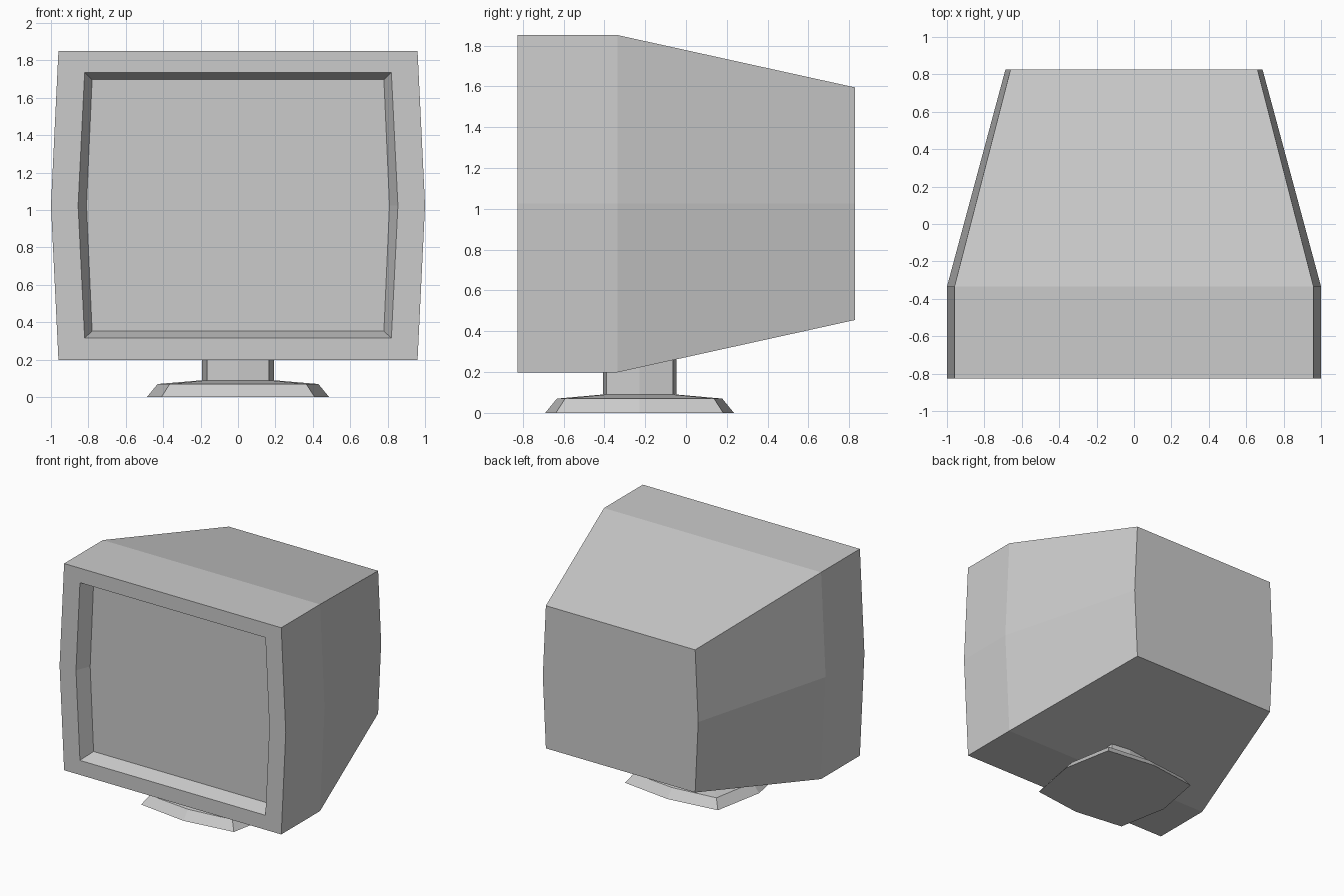
import bpy, bmesh

if "Cube" in bpy.data.objects:
    bpy.data.objects.remove(bpy.data.objects["Cube"])

def loft(name, rings, cap_start=True, cap_end=True):
    """Skin a list of equal-sized point rings into one object."""
    bm = bmesh.new()
    loops = [[bm.verts.new(p) for p in ring] for ring in rings]
    for a, b in zip(loops, loops[1:]):
        n = len(a)
        for i in range(n):
            j = (i + 1) % n
            bm.faces.new((a[i], a[j], b[j], b[i]))
    if cap_start:
        bm.faces.new(loops[0][::-1])
    if cap_end:
        bm.faces.new(loops[-1])
    me = bpy.data.meshes.new(name)
    bm.to_mesh(me)
    bm.free()
    ob = bpy.data.objects.new(name, me)
    bpy.context.collection.objects.link(ob)
    return ob

MID_Z = 1.025
STAND_Y = -0.2275

def bulged_hex(y, corner, mid, half_h):
    """Rectangle whose sides bow out at mid height, facing along y."""
    lo, hi = MID_Z - half_h, MID_Z + half_h
    return [(-corner, y, lo), (-mid, y, MID_Z), (-corner, y, hi),
            (corner, y, hi), (mid, y, MID_Z), (corner, y, lo)]

def bulged_octagon(z, cx, mx, cy, my):
    """Rectangle with all four sides bowed out, lying flat at height z."""
    pts = [(cx, -cy), (mx, 0), (cx, cy), (0, my),
           (-cx, cy), (-mx, 0), (-cx, -cy), (0, -my)]
    return [(x, y + STAND_Y, z) for x, y in pts]

# casing: recess lip, bezel, straight front section, tapered back
screen_ring = bulged_hex(-0.71, 0.78, 0.81, 0.672)
loft("monitor_casing", [
    screen_ring,
    bulged_hex(-0.825, 0.82, 0.855, 0.71),
    bulged_hex(-0.825, 0.96, 1.0, 0.826),
    bulged_hex(-0.335, 0.96, 1.0, 0.826),
    bulged_hex(0.827, 0.66, 0.687, 0.57),
], cap_start=False)

# screen: flat pane at the bottom of the recess
loft("screen", [screen_ring], cap_end=False)

# stand: sloped foot and neck running up into the casing
loft("stand", [
    bulged_octagon(0.0, 0.41, 0.487, 0.41, 0.4625),
    bulged_octagon(0.07, 0.365, 0.43, 0.365, 0.405),
    bulged_octagon(0.09, 0.165, 0.193, 0.163, 0.18),
    bulged_octagon(0.28, 0.165, 0.193, 0.163, 0.18),
])
